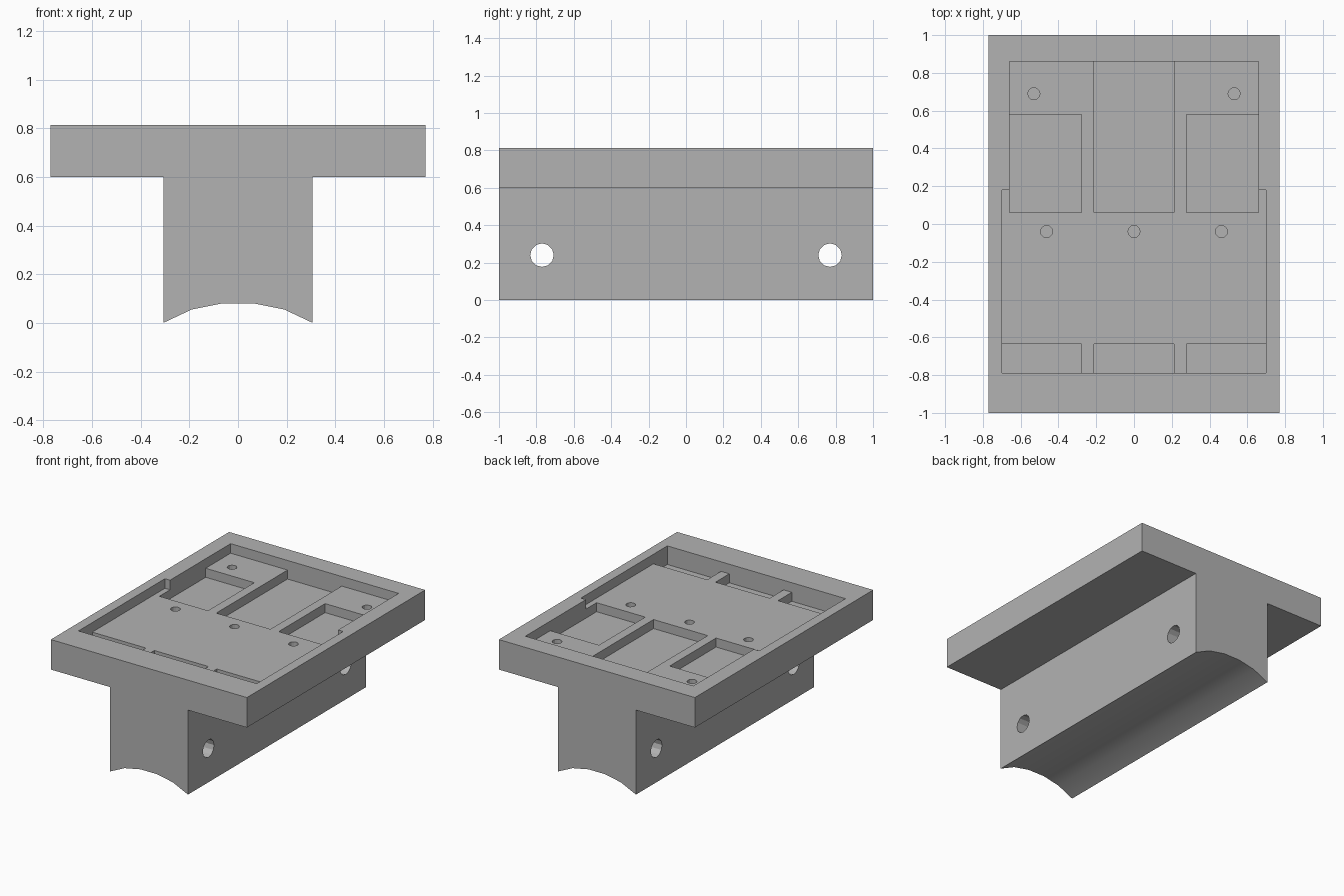
import bpy
import bmesh
import math
from mathutils import Matrix, Vector

default_cube = bpy.data.objects.get("Cube")
if default_cube:
    bpy.data.objects.remove(default_cube, do_unlink=True)

TOP = 0.813
FLOOR = TOP - 0.068      # tray floor
DEEP = FLOOR - 0.064     # pocket floor
ABOVE = TOP + 0.1

grey = bpy.data.materials.new("plain_grey")
grey.use_nodes = True
grey.diffuse_color = (0.45, 0.45, 0.45, 1)
grey.node_tree.nodes["Principled BSDF"].inputs["Base Color"].default_value = grey.diffuse_color


def make_object(name, bm):
    bmesh.ops.recalc_face_normals(bm, faces=bm.faces)
    mesh = bpy.data.meshes.new(name)
    bm.to_mesh(mesh)
    bm.free()
    mesh.materials.append(grey)
    obj = bpy.data.objects.new(name, mesh)
    bpy.context.collection.objects.link(obj)
    return obj


def box(name, x0, x1, y0, y1, z0, z1):
    bm = bmesh.new()
    bmesh.ops.create_cube(bm, size=1)
    bmesh.ops.scale(bm, vec=(x1 - x0, y1 - y0, z1 - z0), verts=bm.verts)
    bmesh.ops.translate(bm, vec=((x0 + x1) / 2, (y0 + y1) / 2, (z0 + z1) / 2), verts=bm.verts)
    return make_object(name, bm)


def cylinder(name, centre, radius, depth, axis="Z"):
    bm = bmesh.new()
    turn = Matrix.Rotation(math.pi / 2, 4, "Y") if axis == "X" else Matrix()
    bmesh.ops.create_cone(bm, cap_ends=True, segments=12, radius1=radius, radius2=radius,
                          depth=depth, matrix=Matrix.Translation(Vector(centre)) @ turn)
    return make_object(name, bm)


def cut(target, cutter):
    cutter.hide_render = True
    mod = target.modifiers.new("cut", "BOOLEAN")
    mod.operation = "DIFFERENCE"
    mod.solver = "EXACT"
    mod.object = cutter
    bpy.context.view_layer.objects.active = target
    bpy.ops.object.modifier_apply(modifier=mod.name)
    bpy.data.objects.remove(cutter, do_unlink=True)


# T-shaped mount with a hollowed saddle underneath
half = [(0.065, 0.08), (0.19, 0.055), (0.307, 0), (0.307, 0.6), (0.77, 0.6), (0.77, TOP)]
outline = half + [(-x, z) for x, z in reversed(half)]
bm = bmesh.new()
end = bm.faces.new([bm.verts.new((x, -1, z)) for x, z in outline])
sweep = bmesh.ops.extrude_face_region(bm, geom=[end], use_keep_orig=True)
bmesh.ops.translate(bm, vec=(0, 2, 0),
                    verts=[v for v in sweep["geom"] if isinstance(v, bmesh.types.BMVert)])
mount = make_object("tray_mount", bm)

# Stepped tray recess, wider toward the front
cut(mount, box("front_recess", -0.7, 0.7, -0.79, 0.18, FLOOR, ABOVE))
cut(mount, box("back_recess", -0.66, 0.66, 0.06, 0.86, FLOOR, ABOVE))

# Deep pockets at the back and slots along the front wall
cut(mount, box("middle_pocket", -0.213, 0.213, 0.06, 0.86, DEEP, ABOVE))
cut(mount, box("middle_slot", -0.213, 0.213, -0.79, -0.635, DEEP, ABOVE))
for side in (-1, 1):
    x0, x1 = sorted((side * 0.278, side * 0.66))
    cut(mount, box("side_pocket", x0, x1, 0.06, 0.58, DEEP, ABOVE))
    x0, x1 = sorted((side * 0.278, side * 0.7))
    cut(mount, box("side_slot", x0, x1, -0.79, -0.635, DEEP, ABOVE))

# Blind screw holes in the tray floor
for x, y in [(-0.53, 0.69), (0.53, 0.69), (-0.463, -0.04), (0, -0.04), (0.463, -0.04)]:
    cut(mount, cylinder("screw_hole", (x, y, FLOOR), 0.032, 0.2))

# Cross bolt holes through the stem
for y in (-0.77, 0.77):
    cut(mount, cylinder("bolt_hole", (0, y, 0.24), 0.063, 1, "X"))

bpy.ops.object.select_all(action="DESELECT")
mount.select_set(True)
bpy.context.view_layer.objects.active = mount
bpy.ops.object.shade_smooth_by_angle(angle=math.radians(25))
